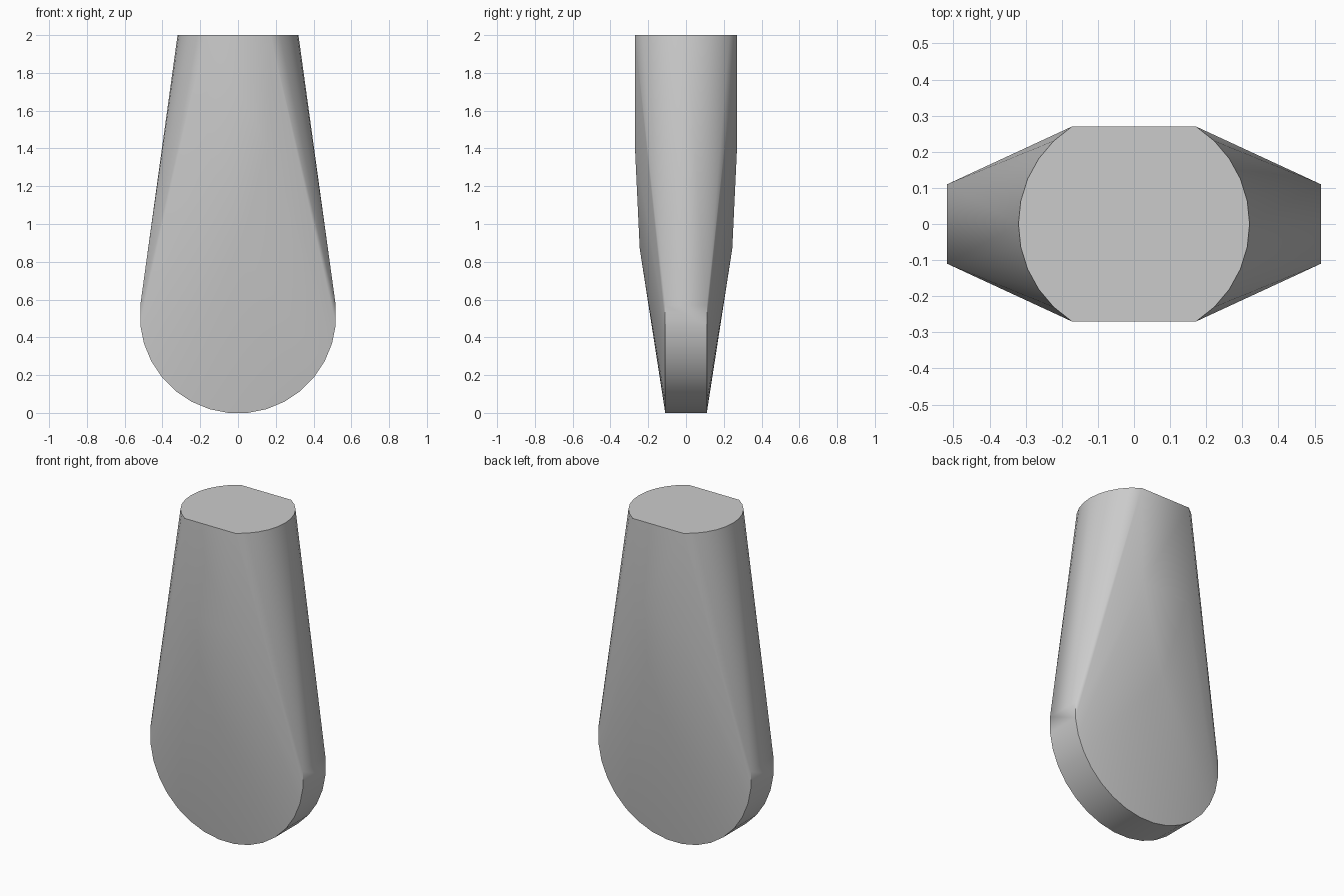
import bpy
import bmesh
from math import cos, sin, pi, radians

cube = bpy.data.objects.get("Cube")
if cube:
    bpy.data.objects.remove(cube, do_unlink=True)

SIDES = 32
DISC_R, DISC_Y = 0.52, 0.11
TOP_R, TOP_Y = 0.32, 0.27
HEIGHT = 2.0

grey = bpy.data.materials.new("plain_grey")
grey.use_nodes = True
colour = (0.6, 0.6, 0.6, 1.0)
grey.diffuse_color = colour
grey.node_tree.nodes["Principled BSDF"].inputs["Base Color"].default_value = colour

points = []
# Rounded foot: the rim of an upright disc
disc_z = DISC_R * cos(pi / SIDES)
for i in range(SIDES):
    a = 2 * pi * (i + 0.5) / SIDES
    for side in (-1, 1):
        points.append((DISC_R * cos(a), side * DISC_Y, disc_z + DISC_R * sin(a)))

# Flat top: a circle with its front and back cut off
end = radians(57.5)
steps = 10
for i in range(steps + 1):
    a = -end + 2 * end * i / steps
    for side in (-1, 1):
        points.append((side * TOP_R * cos(a), TOP_R * sin(a), HEIGHT))

# Swell of the front and back faces
for side in (-1, 1):
    points.append((0, side * 0.245, 0.87))
    for x in (-0.16, 0.16):
        points.append((x, side * TOP_Y, 1.4))

# Skin stretched around the profiles
bm = bmesh.new()
for p in points:
    bm.verts.new(p)
hull = bmesh.ops.convex_hull(bm, input=bm.verts[:])
unused = set(hull["geom_interior"]) | set(hull["geom_unused"])
bmesh.ops.delete(bm, geom=[g for g in unused if isinstance(g, bmesh.types.BMVert)],
                 context="VERTS")
bmesh.ops.dissolve_limit(bm, angle_limit=radians(0.3), verts=bm.verts[:], edges=bm.edges[:])
bmesh.ops.recalc_face_normals(bm, faces=bm.faces[:])

mesh = bpy.data.meshes.new("tapered_body")
bm.to_mesh(mesh)
bm.free()
mesh.materials.append(grey)
body = bpy.data.objects.new("tapered_body", mesh)
bpy.context.collection.objects.link(body)

bpy.ops.object.select_all(action="DESELECT")
body.select_set(True)
bpy.context.view_layer.objects.active = body
bpy.ops.object.shade_smooth_by_angle(angle=radians(35))
